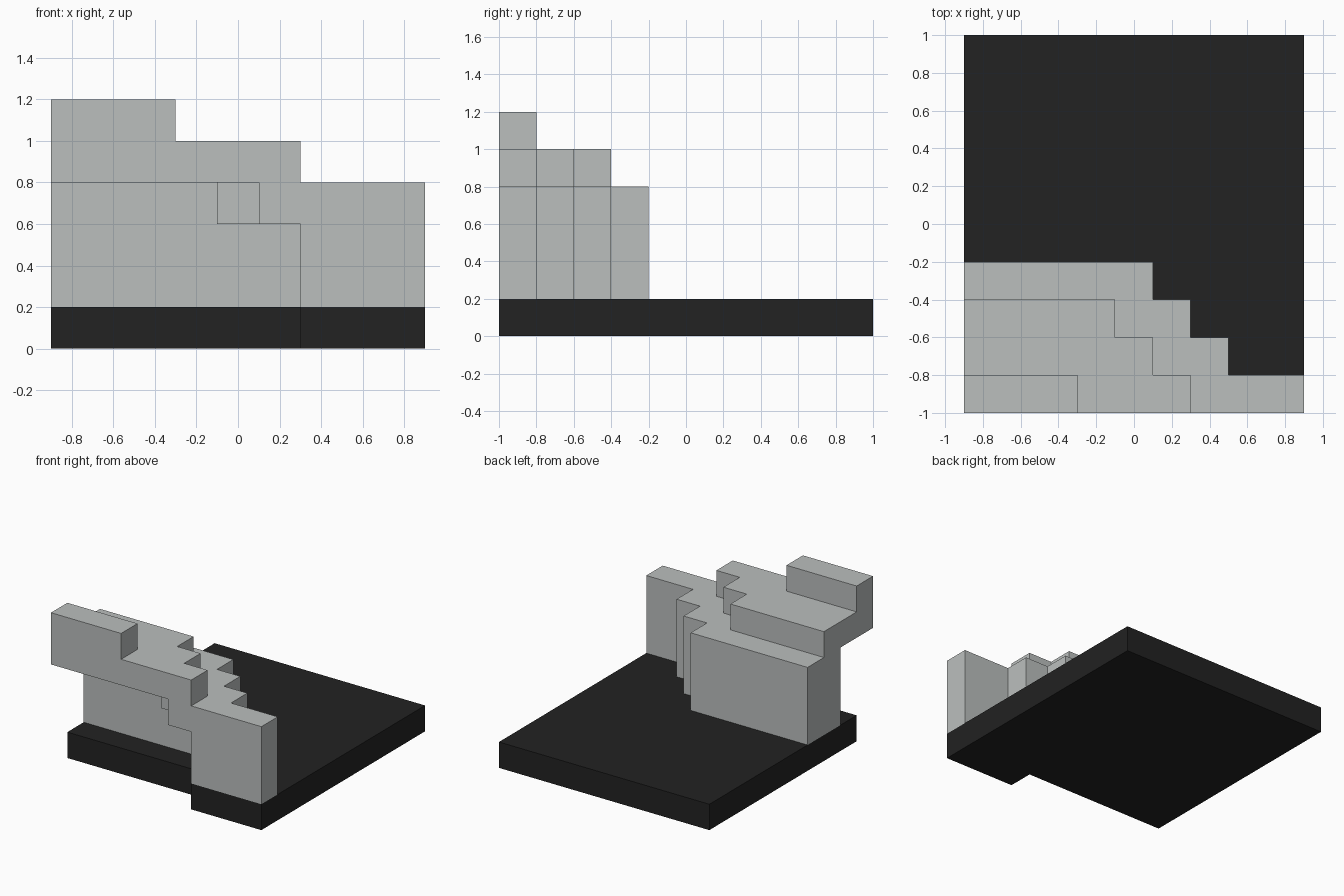
import bpy
import bmesh
from mathutils import Vector

if "Cube" in bpy.data.objects:
    bpy.data.objects.remove(bpy.data.objects["Cube"], do_unlink=True)

CELL = 0.2
ORIGIN = Vector((-0.9, -1.0, 0.0))


def make_material(name, colour):
    mat = bpy.data.materials.new(name)
    mat.use_nodes = True
    mat.diffuse_color = colour
    mat.node_tree.nodes["Principled BSDF"].inputs["Base Color"].default_value = colour
    return mat


def block_part(name, layers, mat):
    """Stack of layers; each layer maps a row (front to back) to its start and end column."""
    cells = {(x, y, z)
             for z, rows in layers.items()
             for y, (start, end) in rows.items()
             for x in range(start, end)}
    bm = bmesh.new()
    verts = {}

    def corner(p):
        key = tuple(p)
        if key not in verts:
            verts[key] = bm.verts.new(ORIGIN + Vector(key) * CELL)
        return verts[key]

    # Keep only the outer face of each cell
    for cell in sorted(cells):
        for axis in range(3):
            for side in (0, 1):
                beside = list(cell)
                beside[axis] += 2 * side - 1
                if tuple(beside) in cells:
                    continue
                u, v = (axis + 1) % 3, (axis + 2) % 3
                loop = []
                for du, dv in ((0, 0), (1, 0), (1, 1), (0, 1)):
                    p = list(cell)
                    p[axis] += side
                    p[u] += du
                    p[v] += dv
                    loop.append(corner(p))
                bm.faces.new(loop if side else loop[::-1])

    # Merge coplanar squares into large flat faces
    bmesh.ops.dissolve_limit(bm, angle_limit=0.01, verts=bm.verts[:], edges=bm.edges[:])
    mesh = bpy.data.meshes.new(name)
    bm.to_mesh(mesh)
    bm.free()
    mesh.materials.append(mat)
    obj = bpy.data.objects.new(name, mesh)
    bpy.context.collection.objects.link(obj)
    return obj


black = make_material("charcoal black", (0.016, 0.016, 0.016, 1))
grey = make_material("light grey", (0.497, 0.521, 0.515, 1))

# Base slab with a tab at the front
slab = {row: (0, 9) for row in range(1, 10)}
slab[0] = (6, 9)
block_part("base_slab", {0: slab}, black)

# Stepped wall with its corbelled overhang
back_rows = {2: (0, 6), 3: (0, 5)}
lower = {0: (6, 9), 1: (6, 7), **back_rows}
corbel = {0: (5, 9), 1: (4, 7), **back_rows}
overhang = {0: (0, 6), 1: (0, 5), 2: (0, 4)}
crest = {0: (0, 3)}
block_part("stepped_wall", {1: lower, 2: lower, 3: corbel, 4: overhang, 5: crest}, grey)
